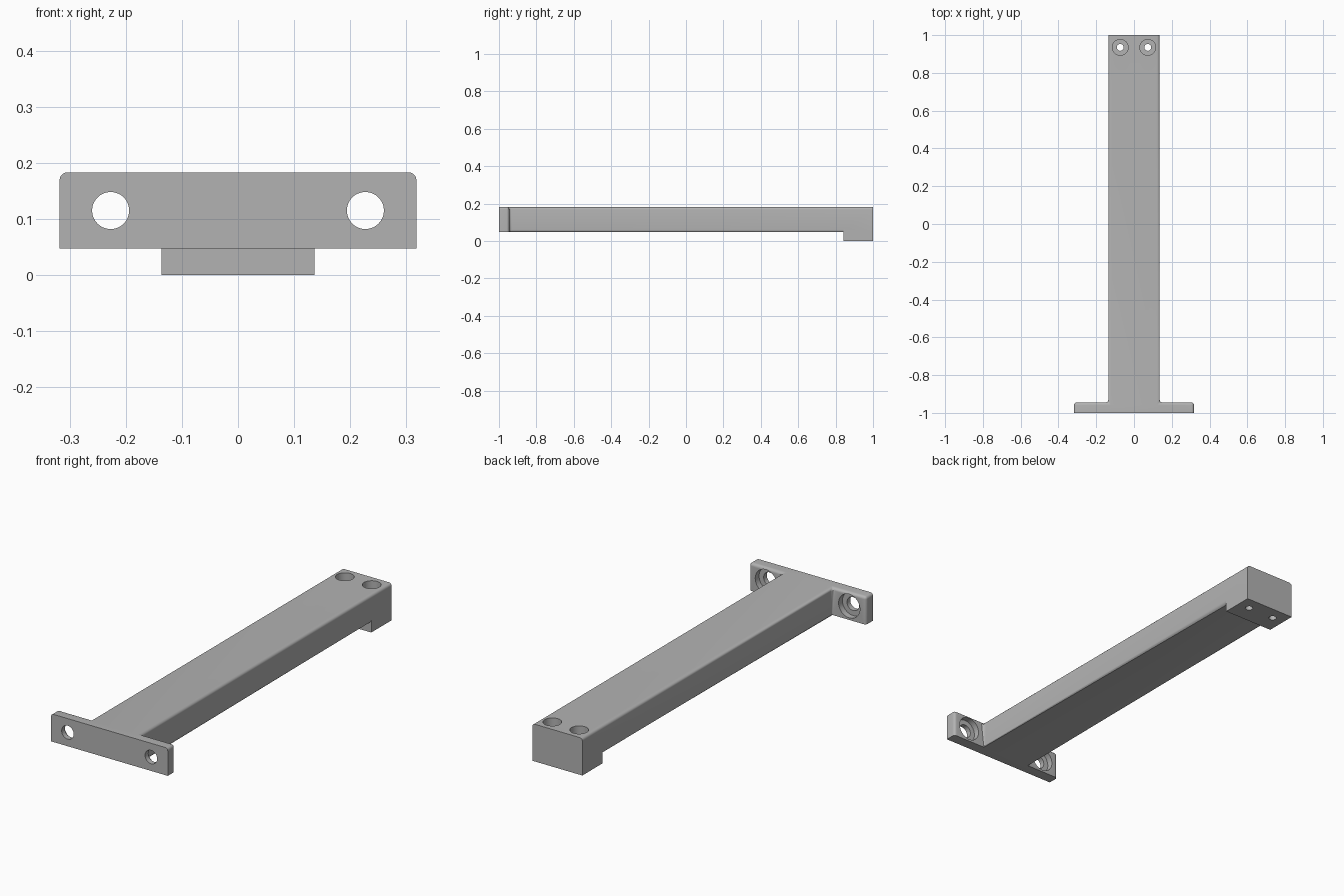
import bpy, bmesh, math
from mathutils import Vector

if "Cube" in bpy.data.objects:
    bpy.data.objects.remove(bpy.data.objects["Cube"], do_unlink=True)

# Main sizes
LOW, TOP = 0.047, 0.183
ARM, PLATE = 0.136, 0.318
PLATE_BACK, HEEL = -0.945, 0.842
ROUND = 0.014

grey = bpy.data.materials.new("grey")
grey.use_nodes = True
colour = (0.45, 0.45, 0.45, 1)
grey.diffuse_color = colour
grey.node_tree.nodes["Principled BSDF"].inputs["Base Color"].default_value = colour

# T-shaped plan: mounting plate and long arm in one piece
right_side = [(PLATE, -1), (PLATE, PLATE_BACK), (ARM, PLATE_BACK), (ARM, 1)]
plan = right_side + [(-x, y) for x, y in reversed(right_side)]
bm = bmesh.new()
base = bm.faces.new([bm.verts.new((x, y, LOW)) for x, y in plan])
solid = bmesh.ops.extrude_face_region(bm, geom=[base], use_keep_orig=True)
bmesh.ops.translate(bm, vec=(0, 0, TOP - LOW),
                    verts=[v for v in solid["geom"] if isinstance(v, bmesh.types.BMVert)])
bmesh.ops.recalc_face_normals(bm, faces=bm.faces)

# Heel block drawn down from the underside at the far end
bmesh.ops.bisect_plane(bm, geom=bm.verts[:] + bm.edges[:] + bm.faces[:],
                       plane_co=(0, HEEL, 0), plane_no=(0, 1, 0))
under = [f for f in bm.faces if f.normal.z < -0.9 and f.calc_center_median().y > HEEL]
heel = bmesh.ops.extrude_face_region(bm, geom=under)
bmesh.ops.translate(bm, vec=(0, 0, -LOW),
                    verts=[v for v in heel["geom"] if isinstance(v, bmesh.types.BMVert)])
bmesh.ops.dissolve_limit(bm, angle_limit=0.01, verts=bm.verts, edges=bm.edges)
bmesh.ops.recalc_face_normals(bm, faces=bm.faces)


def is_rounded(edge):
    a, b = (v.co for v in edge.verts)
    mid, way = (a + b) / 2, (b - a).normalized()
    if abs(mid.y) > 0.99:
        return False
    if abs(way.z) > 0.9:                      # plate corners and inner corners
        return mid.y < 0
    if mid.z > TOP - 0.01:                    # whole upper rim
        return True
    if abs(mid.z - LOW) < 0.01:               # arm underside and heel corner
        return abs(mid.x) < ARM + 0.01 and mid.y > PLATE_BACK + 0.01
    return False


bmesh.ops.bevel(bm, geom=[e for e in bm.edges if is_rounded(e)], offset=ROUND,
                segments=5, profile=0.5, affect='EDGES', clamp_overlap=True)
mesh = bpy.data.meshes.new("bracket_arm")
bm.to_mesh(mesh)
bm.free()
mesh.materials.append(grey)
bracket = bpy.data.objects.new("bracket_arm", mesh)
bpy.context.collection.objects.link(bracket)


def drill(radius, start, end):
    """Cut a round hole between two points."""
    start, end = Vector(start), Vector(end)
    axis = end - start
    bpy.ops.mesh.primitive_cylinder_add(vertices=48, radius=radius, depth=axis.length,
                                        location=(start + end) / 2,
                                        rotation=axis.to_track_quat('Z', 'Y').to_euler())
    cutter = bpy.context.object
    cutter.name = "hole_cutter"
    cutter.hide_render = True
    cutter.data.materials.append(grey)
    cut = bracket.modifiers.new("hole", 'BOOLEAN')
    cut.operation, cut.solver, cut.object = 'DIFFERENCE', 'EXACT', cutter
    bpy.context.view_layer.objects.active = bracket
    bpy.ops.object.modifier_apply(modifier=cut.name)
    bpy.data.objects.remove(cutter, do_unlink=True)


# Stepped screw holes, mirrored left and right
for side in (-1, 1):
    x, z = side * 0.227, 0.115
    drill(0.033, (x, -1.1, z), (x, -0.9, z))
    drill(0.058, (x, -0.975, z), (x, -0.9, z))
    x, y = side * 0.073, 0.935
    drill(0.018, (x, y, -0.1), (x, y, 0.3))
    drill(0.042, (x, y, 0.06), (x, y, 0.3))

bpy.ops.object.select_all(action='DESELECT')
bracket.select_set(True)
bpy.context.view_layer.objects.active = bracket
bpy.ops.object.shade_smooth_by_angle(angle=math.radians(30))
